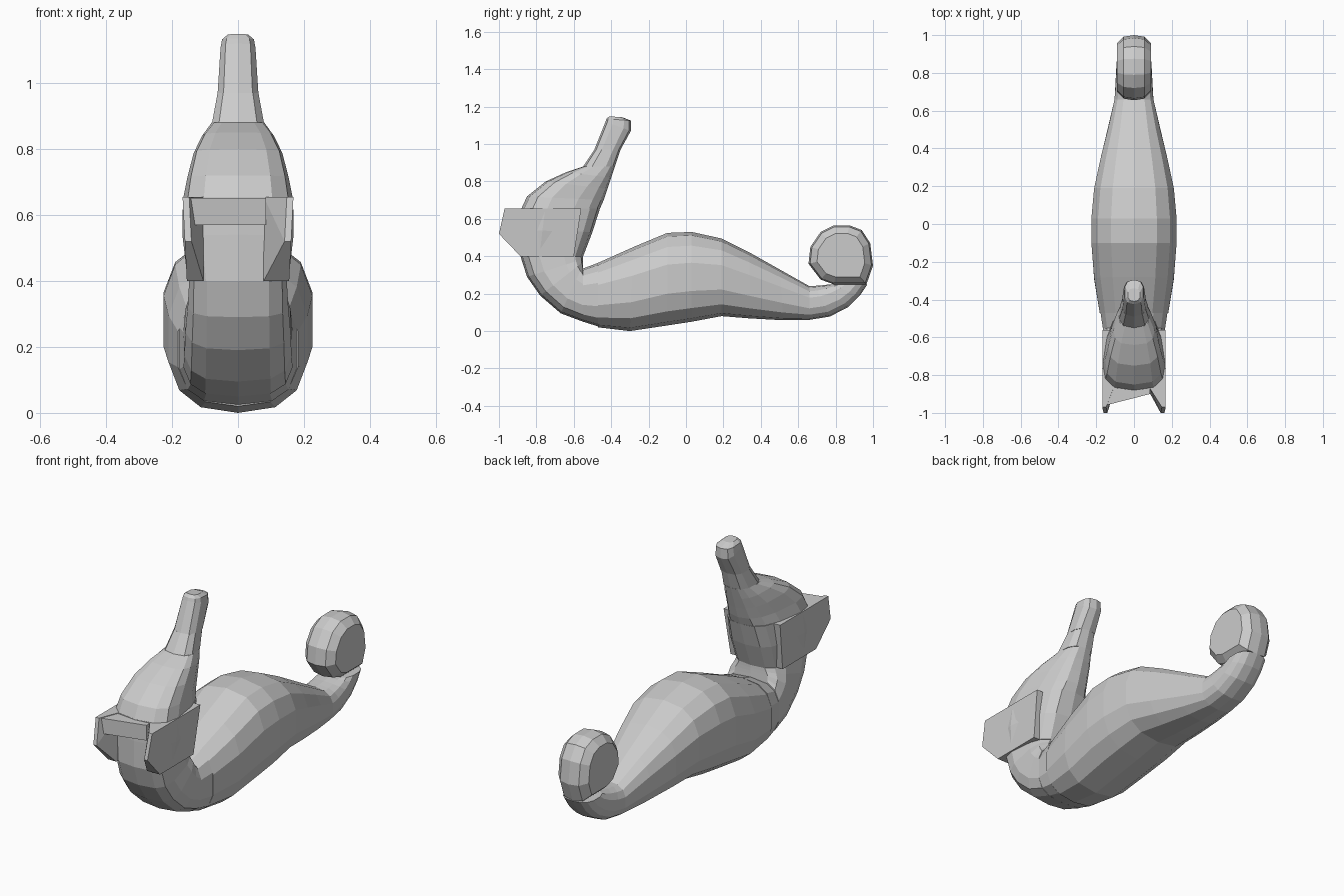
import bpy, bmesh
from math import cos, sin, pi, copysign


def make_object(name, bm):
    bmesh.ops.recalc_face_normals(bm, faces=bm.faces)
    mesh = bpy.data.meshes.new(name)
    bm.to_mesh(mesh)
    bm.free()
    obj = bpy.data.objects.new(name, mesh)
    bpy.context.collection.objects.link(obj)
    return obj


def skin(name, rings):
    """Bridge a list of equal point rings and cap both ends."""
    bm = bmesh.new()
    loops = [[bm.verts.new(p) for p in ring] for ring in rings]
    n = len(loops[0])
    for a, b in zip(loops, loops[1:]):
        for i in range(n):
            j = (i + 1) % n
            bm.faces.new((a[i], a[j], b[j], b[i]))
    bm.faces.new(loops[0])
    bm.faces.new(loops[-1][::-1])
    return make_object(name, bm)


def loft(name, sections, power=2.6, n=14):
    """Each section: outer (y, z), inner (y, z), half width, taper to inner side."""
    rings = []
    for (ay, az), (by, bz), w, taper in sections:
        ring = []
        for i in range(n):
            t = 2 * pi * i / n
            c, s = cos(t), sin(t)
            cx = copysign(abs(s) ** (2 / power), s)
            u = (1 - copysign(abs(c) ** (2 / power), c)) / 2
            ring.append((cx * w * (1 - taper * u), ay + (by - ay) * u, az + (bz - az) * u))
        rings.append(ring)
    return skin(name, rings)


def hull(name, points):
    bm = bmesh.new()
    for p in points:
        bm.verts.new(p)
    bmesh.ops.convex_hull(bm, input=bm.verts)
    return make_object(name, bm)


# Body segments
loft("body_front", [
    ((-0.55, 0.05), (-0.55, 0.335), 0.168, 0),
    ((-0.47, 0.025), (-0.47, 0.365), 0.18, 0)], 3)
loft("body_middle", [
    ((-0.47, 0.02), (-0.47, 0.365), 0.185, 0),
    ((-0.30, 0.0), (-0.28, 0.45), 0.215, 0),
    ((-0.10, 0.03), (-0.10, 0.525), 0.23, 0),
    ((0.03, 0.05), (0.03, 0.53), 0.23, 0),
    ((0.19, 0.08), (0.19, 0.495), 0.215, 0)])
loft("body_rear", [
    ((0.19, 0.08), (0.19, 0.495), 0.215, 0),
    ((0.34, 0.068), (0.34, 0.42), 0.182, 0),
    ((0.52, 0.058), (0.50, 0.33), 0.14, 0),
    ((0.66, 0.06), (0.66, 0.24), 0.105, 0)])

# Upturned tail and its curled round tip
loft("tail", [
    ((0.66, 0.06), (0.66, 0.24), 0.105, 0),
    ((0.77, 0.078), (0.69, 0.242), 0.1, 0),
    ((0.87, 0.13), (0.73, 0.245), 0.096, 0),
    ((0.93, 0.19), (0.77, 0.25), 0.092, 0),
    ((0.97, 0.25), (0.79, 0.25), 0.088, 0)])
curl = [(0.72, 0.275), (0.79, 0.25), (0.965, 0.25), (1.0, 0.35), (0.985, 0.47), (0.94, 0.54),
        (0.875, 0.565), (0.79, 0.565), (0.72, 0.53), (0.665, 0.45), (0.655, 0.36)]
skin("tail_curl", [
    [(x, 0.83 + (y - 0.83) * s, 0.40 + (z - 0.40) * s) for y, z in curl]
    for x, s in ((-0.09, 0.74), (-0.055, 0.95), (0, 1), (0.055, 0.95), (0.09, 0.74))])

# Neck bending up to the head
loft("neck", [
    ((-0.55, 0.05), (-0.55, 0.34), 0.168, 0),
    ((-0.67, 0.095), (-0.55, 0.355), 0.165, 0),
    ((-0.78, 0.19), (-0.55, 0.37), 0.162, 0),
    ((-0.85, 0.29), (-0.55, 0.385), 0.16, 0.1),
    ((-0.885, 0.40), (-0.55, 0.40), 0.16, 0.2)], 3.2)

# Head core and crown
loft("head_core", [
    ((-0.885, 0.40), (-0.55, 0.40), 0.165, 0.2),
    ((-0.885, 0.54), (-0.50, 0.53), 0.185, 0.25),
    ((-0.88, 0.655), (-0.46, 0.655), 0.19, 0.35)], 3.2)
loft("head_crown", [
    ((-0.88, 0.655), (-0.46, 0.655), 0.19, 0.35),
    ((-0.85, 0.72), (-0.44, 0.70), 0.18, 0.4),
    ((-0.75, 0.80), (-0.42, 0.76), 0.158, 0.4),
    ((-0.64, 0.85), (-0.40, 0.82), 0.125, 0.35),
    ((-0.55, 0.88), (-0.38, 0.88), 0.09, 0.3)], 2.8)

# Pointed cheek plates, tapering to a thin front edge
for side, sx, inner in (("left", -1, 0.105), ("right", 1, 0.078)):
    pts = []
    for y, z, thin in ((-0.885, 0.40, 0), (-1.0, 0.52, 1), (-0.97, 0.655, 1),
                       (-0.56, 0.655, 0), (-0.60, 0.40, 0), (-0.86, 0.655, 0)):
        outer = 0.155 + 0.013 * (z - 0.40) / 0.255
        pts += [(sx * outer, y, z), (sx * (outer - 0.02 if thin else inner), y, z)]
    hull("cheek_" + side, pts)

# Slanted brow bar across the front
hull("brow", [(x, y, z) for z in (0.57, 0.652)
              for x, y in ((-0.15, -0.96), (0.085, -0.90), (0.085, -0.80), (-0.15, -0.80))])

# Crest on top of the head
loft("crest_base", [
    ((-0.55, 0.88), (-0.38, 0.88), 0.085, 0.15),
    ((-0.49, 0.97), (-0.35, 0.97), 0.066, 0.1)], 2.8, 10)
loft("crest_tip", [
    ((-0.49, 0.97), (-0.35, 0.97), 0.064, 0),
    ((-0.43, 1.12), (-0.295, 1.07), 0.055, 0),
    ((-0.425, 1.135), (-0.295, 1.125), 0.05, 0),
    ((-0.41, 1.148), (-0.34, 1.143), 0.032, 0)], 2.8, 10)
